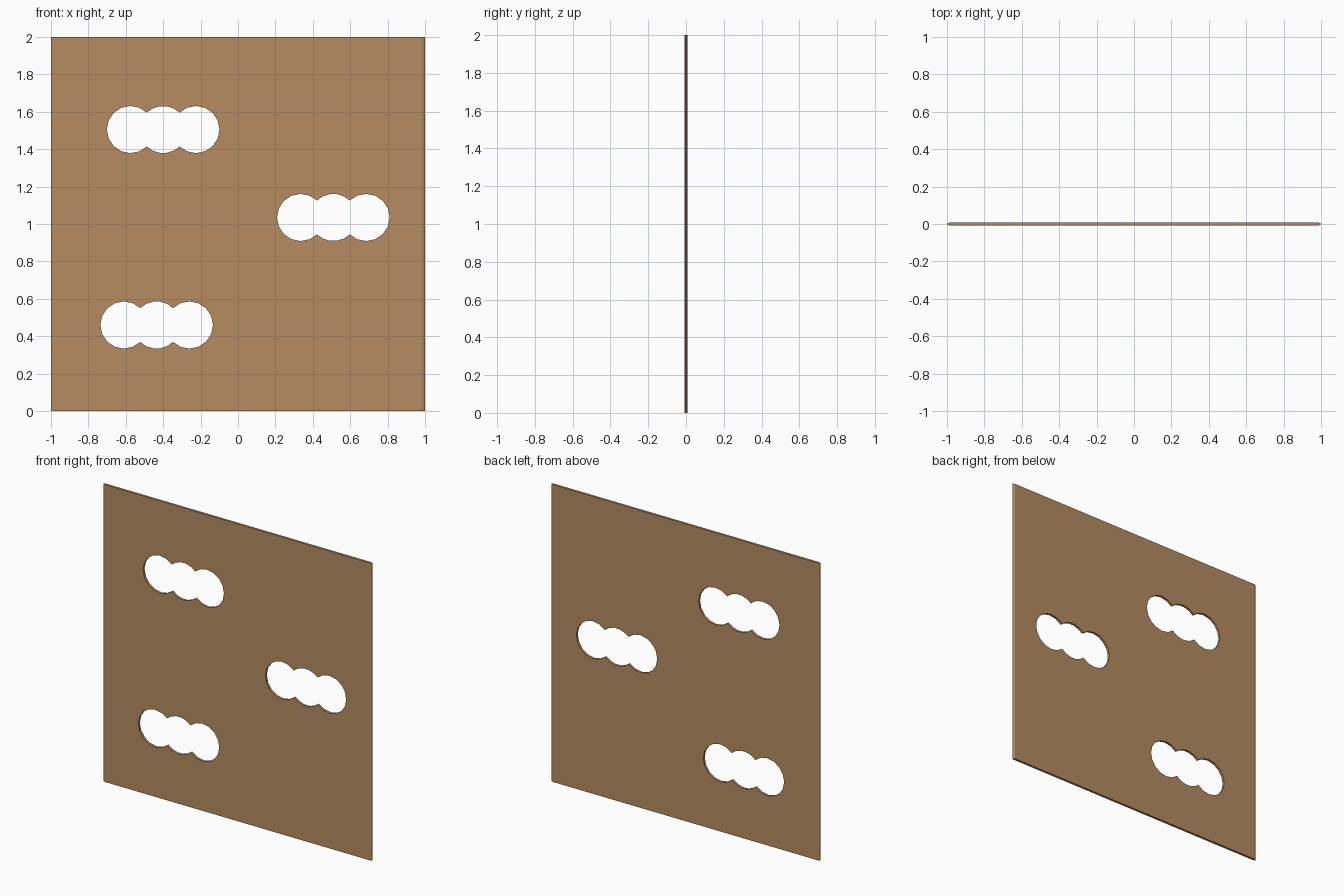
import bpy, bmesh, math

if "Cube" in bpy.data.objects:
    bpy.data.objects.remove(bpy.data.objects["Cube"])

HALF = 0.008      # half the board thickness
R, STEP = 0.126, 0.175   # hole radius and spacing
SIDES = 16

wood = bpy.data.materials.new("light_brown_wood")
wood.diffuse_color = (0.465, 0.263, 0.12, 1)
wood.use_nodes = True
wood.node_tree.nodes["Principled BSDF"].inputs["Base Color"].default_value = wood.diffuse_color


def prism(name, outline, direction):
    """Extrude a closed outline of 3D points along a direction."""
    bm = bmesh.new()
    face = bm.faces.new([bm.verts.new(p) for p in outline])
    ext = bmesh.ops.extrude_face_region(bm, geom=[face])
    moved = [v for v in ext["geom"] if isinstance(v, bmesh.types.BMVert)]
    bmesh.ops.translate(bm, verts=moved, vec=direction)
    bmesh.ops.recalc_face_normals(bm, faces=bm.faces)
    mesh = bpy.data.meshes.new(name)
    bm.to_mesh(mesh)
    bm.free()
    obj = bpy.data.objects.new(name, mesh)
    bpy.context.collection.objects.link(obj)
    mesh.materials.append(wood)
    return obj


def scallop(cx, cz):
    """Outline of three overlapping circles in a row."""
    cusp = math.acos(STEP / 2 / R)
    arcs = [(1, -math.pi + cusp, math.pi - cusp, SIDES - 4),
            (0, cusp, math.pi - cusp, 5),
            (-1, cusp, 2 * math.pi - cusp, SIDES - 4),
            (0, math.pi + cusp, 2 * math.pi - cusp, 5)]
    pts = []
    for i, a, b, n in arcs:
        for k in range(n):       # the last point belongs to the next arc
            t = a + (b - a) * k / n
            pts.append((cx + i * STEP + R * math.cos(t), -0.1, cz + R * math.sin(t)))
    return pts


# board with chamfered vertical edges
c, e = 0.985, 0.002
board = prism("board", [(-1, -e, 0), (-c, -HALF, 0), (c, -HALF, 0), (1, -e, 0),
                        (1, e, 0), (c, HALF, 0), (-c, HALF, 0), (-1, e, 0)], (0, 0, 2))

# scalloped openings
bpy.context.view_layer.objects.active = board
for cx, cz in [(-0.40, 1.505), (0.51, 1.035), (-0.435, 0.46)]:
    cutter = prism("opening_cutter", scallop(cx, cz), (0, 0.2, 0))
    cutter.hide_render = True
    mod = board.modifiers.new("opening", 'BOOLEAN')
    mod.operation, mod.solver, mod.object = 'DIFFERENCE', 'EXACT', cutter
    bpy.ops.object.modifier_apply(modifier=mod.name)
    bpy.data.objects.remove(cutter)
